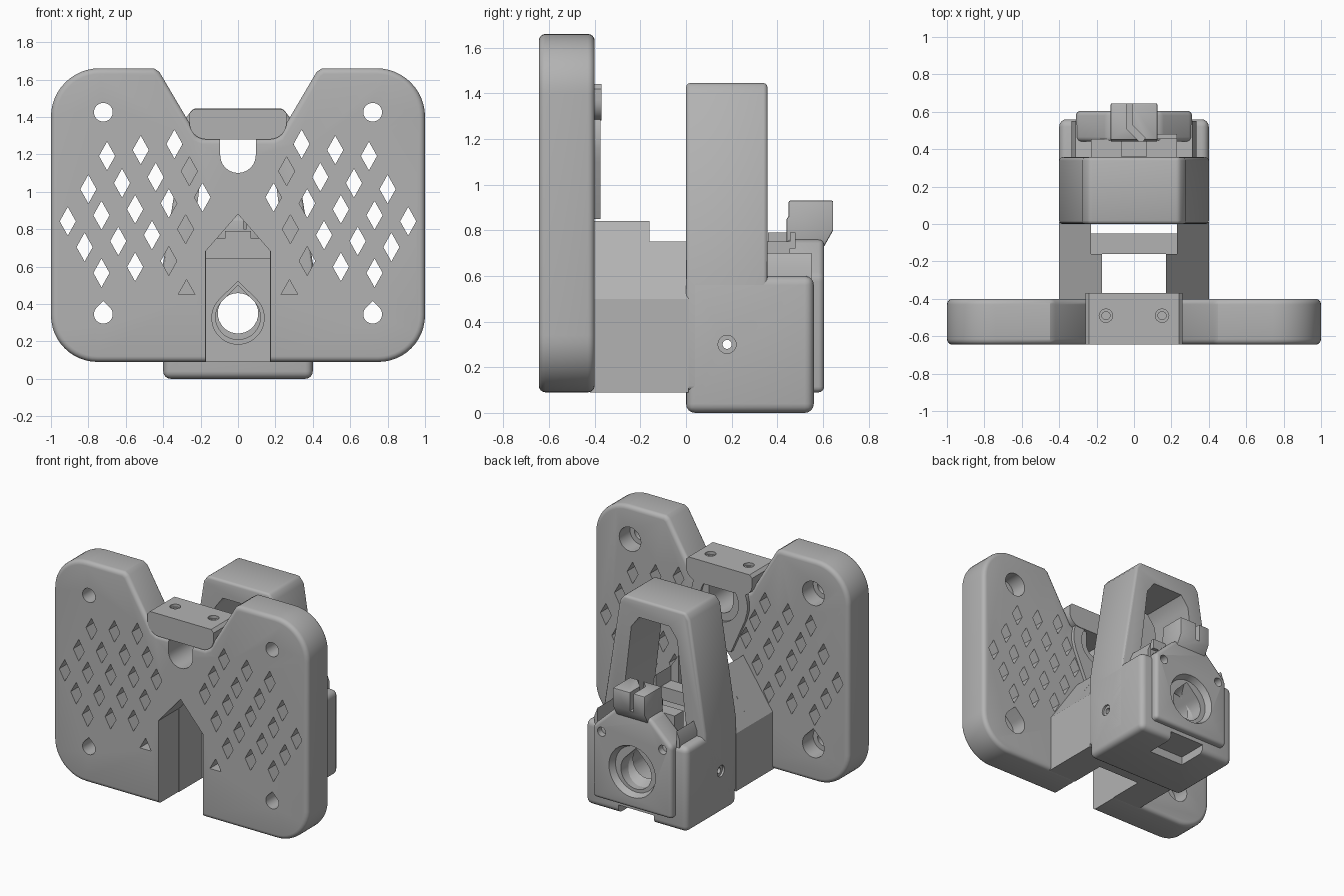
import bpy, bmesh, math
from mathutils import Vector

cube = bpy.data.objects.get("Cube")
if cube:
    bpy.data.objects.remove(cube)

grey = bpy.data.materials.new("plain_grey")
grey.use_nodes = True
COLOUR = (0.45, 0.45, 0.45, 1)
grey.diffuse_color = COLOUR
grey.node_tree.nodes["Principled BSDF"].inputs["Base Color"].default_value = COLOUR


def add(name, bm):
    bmesh.ops.recalc_face_normals(bm, faces=bm.faces)
    mesh = bpy.data.meshes.new(name)
    bm.to_mesh(mesh)
    bm.free()
    mesh.materials.append(grey)
    ob = bpy.data.objects.new(name, mesh)
    bpy.context.collection.objects.link(ob)
    return ob


def prism(name, polys, axis, a, b, grow=1.0):
    """Extrude outlines from a to b; X outlines are (y, z), Y are (x, z), Z are (x, y)."""
    def place(p, d):
        return {"X": (d, *p), "Y": (p[0], d, p[1]), "Z": (*p, d)}[axis]
    bm = bmesh.new()
    for poly in polys:
        mid = sum((Vector(p) for p in poly), Vector((0, 0))) / len(poly)
        near = [bm.verts.new(place(p, a)) for p in poly]
        far = [bm.verts.new(place(mid + (Vector(p) - mid) * grow, b)) for p in poly]
        bm.faces.new(near)
        bm.faces.new(far[::-1])
        n = len(poly)
        for i in range(n):
            bm.faces.new((near[i], far[i], far[(i + 1) % n], near[(i + 1) % n]))
    return add(name, bm)


def bake(ob):
    bpy.context.view_layer.update()
    dg = bpy.context.evaluated_depsgraph_get()
    mesh = bpy.data.meshes.new_from_object(ob.evaluated_get(dg))
    ob.modifiers.clear()
    ob.data = mesh


def bevel(ob, width, segments=4):
    m = ob.modifiers.new("round", "BEVEL")
    m.width, m.segments, m.limit_method = width, segments, "ANGLE"
    m.angle_limit = math.radians(35)
    bake(ob)


def cut(ob, *cutters):
    for c in cutters:
        c.hide_render = True
        m = ob.modifiers.new("cut", "BOOLEAN")
        m.operation, m.solver, m.object = "DIFFERENCE", "EXACT", c
        bake(ob)
        bpy.data.objects.remove(c)


def arc(cx, cz, r, start, end, n=12):
    return [(cx + r * math.cos(math.radians(start + (end - start) * i / n)),
             cz + r * math.sin(math.radians(start + (end - start) * i / n))) for i in range(n + 1)]


def circle(cx, cz, r, n=32):
    return arc(cx, cz, r, 0, 360, n)[:-1]


def teardrop(cx, cz, r):
    return arc(cx, cz, r, 135, 405, 28) + [(cx, cz + r * 1.41)]


def mirror(poly):
    return [(-x, z) for x, z in reversed(poly)]


def both(poly):
    return [poly, mirror(poly)]


def sym(half):
    return half + mirror(half)


def rect(x0, x1, z0, z1):
    return [(x0, z0), (x1, z0), (x1, z1), (x0, z1)]


# Front plate with rounded corners and a notch at the top
half = arc(0.75, 0.34, 0.25, -90, 0) + arc(0.74, 1.4, 0.26, 0, 90) + \
    [(0.45, 1.66), (0.42, 1.64), (0.22, 1.3), (0.19, 1.285)]
plate = prism("front_plate", [sym(half)], "Y", -0.645, -0.4)
bevel(plate, 0.03)

# Diamond lattice through the plate
diamonds = []
for x, z, count in ((0.34, 1.255, 3), (0.26, 1.11, 4), (0.19, 0.97, 5), (0.28, 0.80, 4), (0.37, 0.63, 3)):
    for i in range(count):
        cx, cz = x + 0.18 * i, z - 0.032 * i
        diamonds += both([(cx - 0.043, cz), (cx, cz - 0.077), (cx + 0.043, cz), (cx, cz + 0.077)])
diamonds += both([(0.23, 0.45), (0.32, 0.45), (0.275, 0.53)])
channel = [(-0.175, 0), (0.175, 0), (0.175, 0.68), (0, 0.88), (-0.175, 0.68)]
slot = arc(0, 1.195, 0.095, 180, 360) + [(0.095, 1.4), (-0.095, 1.4)]
bolts = both(circle(0.72, 1.425, 0.05)) + both(teardrop(0.72, 0.345, 0.05))
sinks = both(circle(0.72, 1.425, 0.085)) + both(teardrop(0.72, 0.345, 0.085))
cut(plate,
    prism("diamond_cutter", diamonds, "Y", -0.8, -0.3),
    prism("channel_cutter", [channel], "Y", -0.8, -0.3),
    prism("slot_cutter", [slot], "Y", -0.8, -0.3),
    prism("bolt_cutter", bolts, "Y", -0.8, -0.3),
    prism("sink_cutter", sinks, "Y", -0.52, -0.39))

# Bar across the notch, with two screw holes in its top
bar = prism("notch_bar", [sym(arc(0.17, 1.37, 0.09, -90, 0, 8) + [(0.26, 1.42), (0.24, 1.44)])],
            "Y", -0.645, -0.37)
cut(bar, prism("screw_cutter", both(circle(0.15, -0.49, 0.022, 16)), "Z", 1.33, 1.5),
    prism("screw_sink_cutter", both(circle(0.15, -0.49, 0.036, 16)), "Z", 1.42, 1.5))

# Raised shield behind the slot
shield = prism("back_shield", [sym([(0.09, 0.85), (0.2, 1.1)] + arc(0, 1.2, 0.22, -10, 30, 6) + [(0.16, 1.33)])],
               "Y", -0.41, -0.375)
cut(shield, prism("shield_slot_cutter", [slot], "Y", -0.8, -0.3),
    prism("shield_channel_cutter", [channel], "Y", -0.8, -0.3),
    prism("ring_cutter", [circle(0, 1.195, 0.15)], "Y", -0.392, -0.3))

# Two sloped arms joining plate and block
prism("front_arms", both([(0.17, 0.09), (0.4, 0.09), (0.4, 0.5), (0.17, 0.84)]), "Y", -0.42, -0.16)
prism("rear_arms", both([(0.23, 0.09), (0.4, 0.09), (0.4, 0.5), (0.23, 0.75)]), "Y", -0.16, 0.01)

# Cross wall between the arms with a teardrop opening
wall = prism("cross_wall", [rect(-0.235, 0.235, 0.09, 0.645)], "Y", -0.16, -0.05)
cut(wall, prism("wall_hole_cutter", [teardrop(0, 0.325, 0.14)], "Y", -0.3, 0.1))

# Rear block
block = prism("rear_block", [rect(-0.4, 0.4, 0, 0.6)], "Y", 0, 0.56)
bevel(block, 0.04)
cut(block,
    prism("bore_cutter", [teardrop(0, 0.33, 0.12)], "Y", -0.1, 0.7),
    prism("pin_cutter", [circle(0.18, 0.3, 0.02, 16)], "X", -0.6, 0.6),
    prism("pin_sink_cutter", [circle(0.18, 0.3, 0.04, 16)], "X", 0.385, 0.6),
    prism("pin_sink_cutter", [circle(0.18, 0.3, 0.04, 16)], "X", -0.6, -0.385),
    prism("tray_cutter", [rect(-0.14, 0.14, 0.34, 0.6)], "Z", -0.1, 0.06))

# Tapered loop over the block
loop = prism("handle_loop", [sym([(0.4, 0.1), (0.4, 0.62), (0.275, 1.4), (0.24, 1.445)])], "Y", 0, 0.357)
bevel(loop, 0.018, 3)
cut(loop, prism("loop_cutter", [sym([(0.26, 0.58), (0.18, 1.24), (0.12, 1.32)])], "Y", -0.2, 0.6),
    prism("loop_bore_cutter", [teardrop(0, 0.33, 0.12)], "Y", -0.1, 0.7),
    prism("loop_pin_cutter", [circle(0.18, 0.3, 0.02, 16)], "X", -0.6, 0.6),
    prism("loop_sink_cutter", [circle(0.18, 0.3, 0.04, 16)], "X", 0.385, 0.6),
    prism("loop_sink_cutter", [circle(0.18, 0.3, 0.04, 16)], "X", -0.6, -0.385))

# Insert, side tabs and ribs behind the loop
prism("insert", [rect(-0.23, 0.23, 0.57, 0.75)], "Y", 0.355, 0.455)
prism("insert_rib", [rect(-0.07, 0.07, 0.7, 0.79)], "Y", 0.36, 0.46)
prism("side_tabs", both([(0.31, 0.55), (0.335, 0.55), (0.335, 0.64), (0.31, 0.7)]), "Y", 0.35, 0.55)

# Rear cover with a peaked top, conical mouth and screw holes
cover = prism("rear_cover", [sym([(0.31, 0.09), (0.31, 0.6), (0.14, 0.76)])], "Y", 0.44, 0.605)
bevel(cover, 0.025)
cut(cover,
    prism("mouth_cutter", [circle(0, 0.35, 0.09)], "Y", 0.4, 0.62, 2.1),
    prism("cover_screw_cutter", both(circle(0.24, 0.57, 0.032, 20)) , "Y", 0.5, 0.7))

# Latch on top of the cover
latch = prism("latch", [[(0.44, 0.72), (0.6, 0.72), (0.645, 0.8), (0.645, 0.93), (0.45, 0.93), (0.45, 0.86), (0.44, 0.85)]],
              "X", -0.125, 0.125)
bevel(latch, 0.012, 2)
cut(latch, prism("latch_groove_cutter", [[(-0.04, 0.7), (-0.01, 0.7), (-0.01, 0.53), (0.06, 0.46),
                                          (0.04, 0.43), (-0.04, 0.51)]], "Z", 0.8, 1.0))
prism("latch_foot", [rect(0.1, 0.23, 0.455, 0.48)], "Z", 0.72, 0.79)

for ob in list(bpy.context.scene.objects):
    if ob.type == "MESH":
        bpy.ops.object.select_all(action="DESELECT")
        ob.select_set(True)
        bpy.context.view_layer.objects.active = ob
        bpy.ops.object.shade_smooth_by_angle(angle=math.radians(30))
